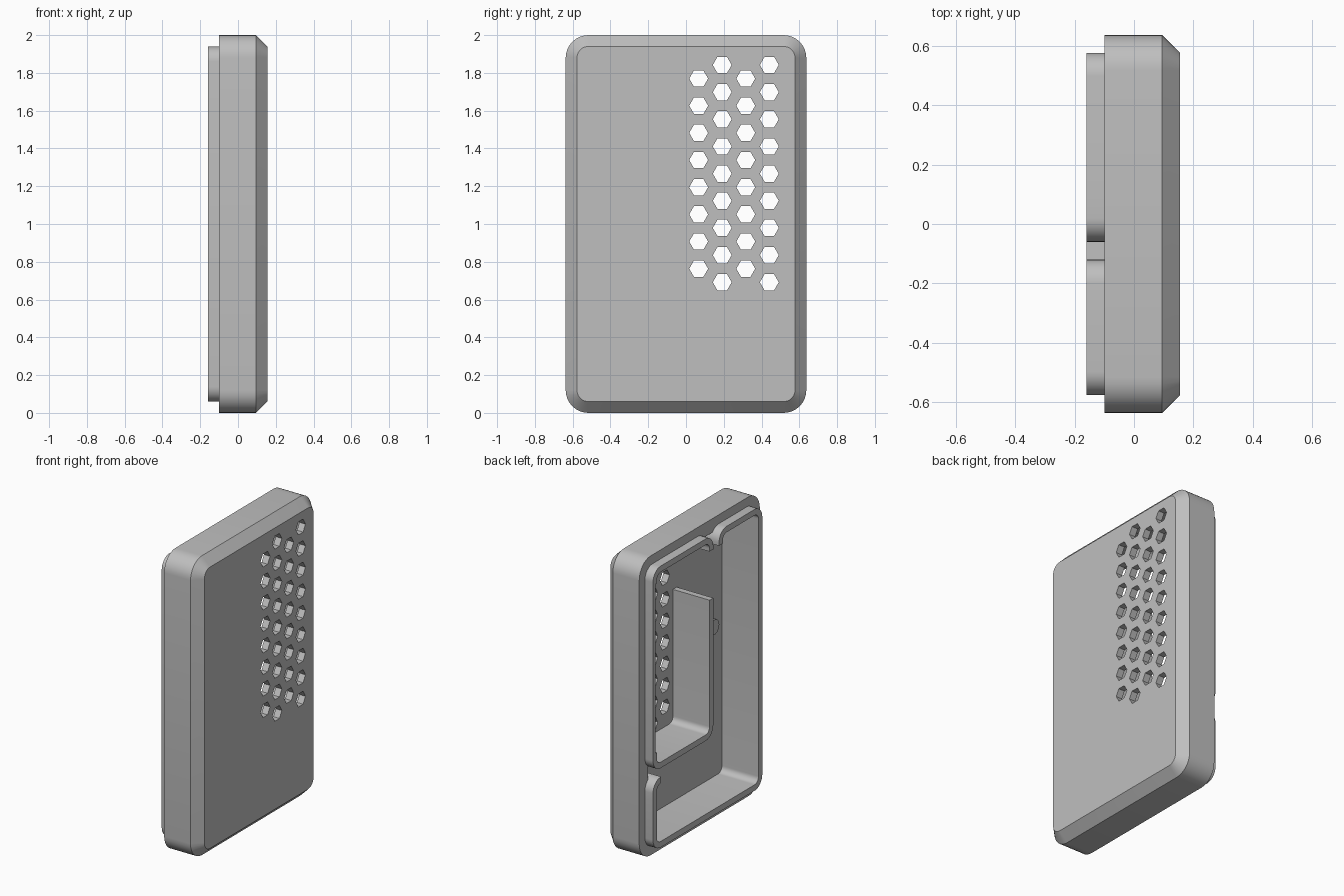
import bpy, bmesh, math
from mathutils import Vector

cube = bpy.data.objects.get("Cube")
if cube:
    bpy.data.objects.remove(cube, do_unlink=True)

grey = bpy.data.materials.new("plain_grey")
grey.use_nodes = True
grey.diffuse_color = (0.52, 0.52, 0.52, 1)
grey.node_tree.nodes["Principled BSDF"].inputs["Base Color"].default_value = grey.diffuse_color

FLOOR = 0.11      # inner floor of the case
BACK = -0.16      # rim of the lips
THICK = 0.04      # lip and divider thickness


def fillet(points, r, closed=False, steps=8):
    """Round the square corners of a (y, z) path."""
    pts = [Vector(p) for p in points]
    out = []
    for i, p in enumerate(pts):
        if not closed and i in (0, len(pts) - 1):
            out.append(p)
            continue
        a = (pts[i - 1] - p).normalized()
        b = (pts[(i + 1) % len(pts)] - p).normalized()
        c = p + (a + b) * r
        for k in range(steps + 1):
            t = math.pi / 2 * k / steps
            out.append(c - b * r * math.cos(t) - a * r * math.sin(t))
    return out


def loft(bm, rings):
    """Skin a row of rings and cap both ends."""
    loops = [[bm.verts.new(co) for co in ring] for ring in rings]
    n = len(loops[0])
    for r, s in zip(loops, loops[1:]):
        for i in range(n):
            j = (i + 1) % n
            bm.faces.new((r[i], r[j], s[j], s[i]))
    bm.faces.new(loops[0][::-1])
    bm.faces.new(loops[-1])


def make(name, bm):
    bmesh.ops.recalc_face_normals(bm, faces=bm.faces[:])
    me = bpy.data.meshes.new(name)
    bm.to_mesh(me)
    bm.free()
    me.materials.append(grey)
    ob = bpy.data.objects.new(name, me)
    bpy.context.collection.objects.link(ob)
    return ob


def activate(ob):
    bpy.ops.object.select_all(action='DESELECT')
    ob.select_set(True)
    bpy.context.view_layer.objects.active = ob


def smooth(ob):
    activate(ob)
    bpy.ops.object.shade_smooth_by_angle(angle=math.radians(30))


def cut(ob, cutter):
    activate(ob)
    mod = ob.modifiers.new("cut", 'BOOLEAN')
    mod.operation = 'DIFFERENCE'
    mod.solver = 'EXACT'
    mod.object = cutter
    bpy.ops.object.modifier_apply(modifier=mod.name)
    bpy.data.objects.remove(cutter, do_unlink=True)


def slab(name, y0, y1, z0, z1, r, layers):
    """Rounded block along x; layers are (x, inset)."""
    bm = bmesh.new()
    rings = []
    for x, d in layers:
        box = [(y0 + d, z0 + d), (y1 - d, z0 + d), (y1 - d, z1 - d), (y0 + d, z1 - d)]
        rings.append([(x, p.x, p.y) for p in fillet(box, r - d, True)])
    loft(bm, rings)
    return make(name, bm)


def wall(name, points, x1):
    """Thin upright wall that follows a rounded path."""
    path = fillet(points, 0.06)
    rings = []
    for i, p in enumerate(path):
        t = path[min(i + 1, len(path) - 1)] - path[max(i - 1, 0)]
        # keep straight runs parallel where they meet an arc
        if 0 < i < len(path) - 1:
            t = (path[i + 1] - p).normalized() + (p - path[i - 1]).normalized()
        n = Vector((-t.y, t.x)).normalized() * THICK / 2
        a, b = p + n, p - n
        rings.append([(BACK, a.x, a.y), (x1, a.x, a.y), (x1, b.x, b.y), (BACK, b.x, b.y)])
    bm = bmesh.new()
    loft(bm, rings)
    return make(name, bm)


# Case shell with chamfered outer face
shell = slab("case_shell", -0.637, 0.637, 0, 2, 0.12,
             [(-0.10, 0), (0.095, 0), (0.155, 0.06)])
cut(shell, slab("cavity", -0.545, 0.545, 0.092, 1.908, 0.05, [(-0.3, 0), (FLOOR, 0)]))

# Honeycomb of vent holes
bm = bmesh.new()
for col in range(4):
    odd = col % 2
    for row in range(8 + odd):
        y = 0.067 + 0.1247 * col
        z = (1.842 if odd else 1.77) - 0.1438 * row
        hexagon = [(y + 0.05 * math.cos(k * math.pi / 3), z + 0.05 * math.sin(k * math.pi / 3))
                   for k in range(6)]
        loft(bm, [[(x, *p) for p in hexagon] for x in (0.05, 0.25)])
cut(shell, make("vent_cutter", bm))
smooth(shell)

# Wall of the vented compartment, with a doorway near the top
inner = wall("compartment_wall", [(0.1, 1.92), (0.557, 1.92), (0.557, 0.61),
                                  (-0.04, 0.61), (-0.04, 1.515)], FLOOR + 0.01)
cut(inner, slab("relief", 0.5, 0.553, 0.71, 1.84, 0.005, [(-0.3, 0), (0.2, 0)]))
smooth(inner)

# Wall of the L-shaped compartment
smooth(wall("outer_wall", [(-0.3, 1.92), (-0.557, 1.92), (-0.557, 0.08),
                           (0.557, 0.08), (0.557, 0.4)], FLOOR + 0.01))

# Short curled lip ends beside the gaps
for name, pts in (
        ("compartment_curl", [(-0.04, 1.84), (-0.04, 1.92), (0.1, 1.92)]),
        ("upper_curl", [(-0.14, 1.84), (-0.14, 1.92), (-0.3, 1.92)]),
        ("lower_curl", [(0.557, 0.4), (0.557, 0.51), (0.49, 0.51)])):
    smooth(wall(name, pts, -0.06))

# Small round boss on the floor
bm = bmesh.new()
ring = [(-0.43 + 0.05 * math.cos(k * math.pi / 12), 1.11 + 0.05 * math.sin(k * math.pi / 12))
        for k in range(24)]
loft(bm, [[(x, *p) for p in ring] for x in (FLOOR - 0.02, FLOOR + 0.01)])
smooth(make("floor_boss", bm))
